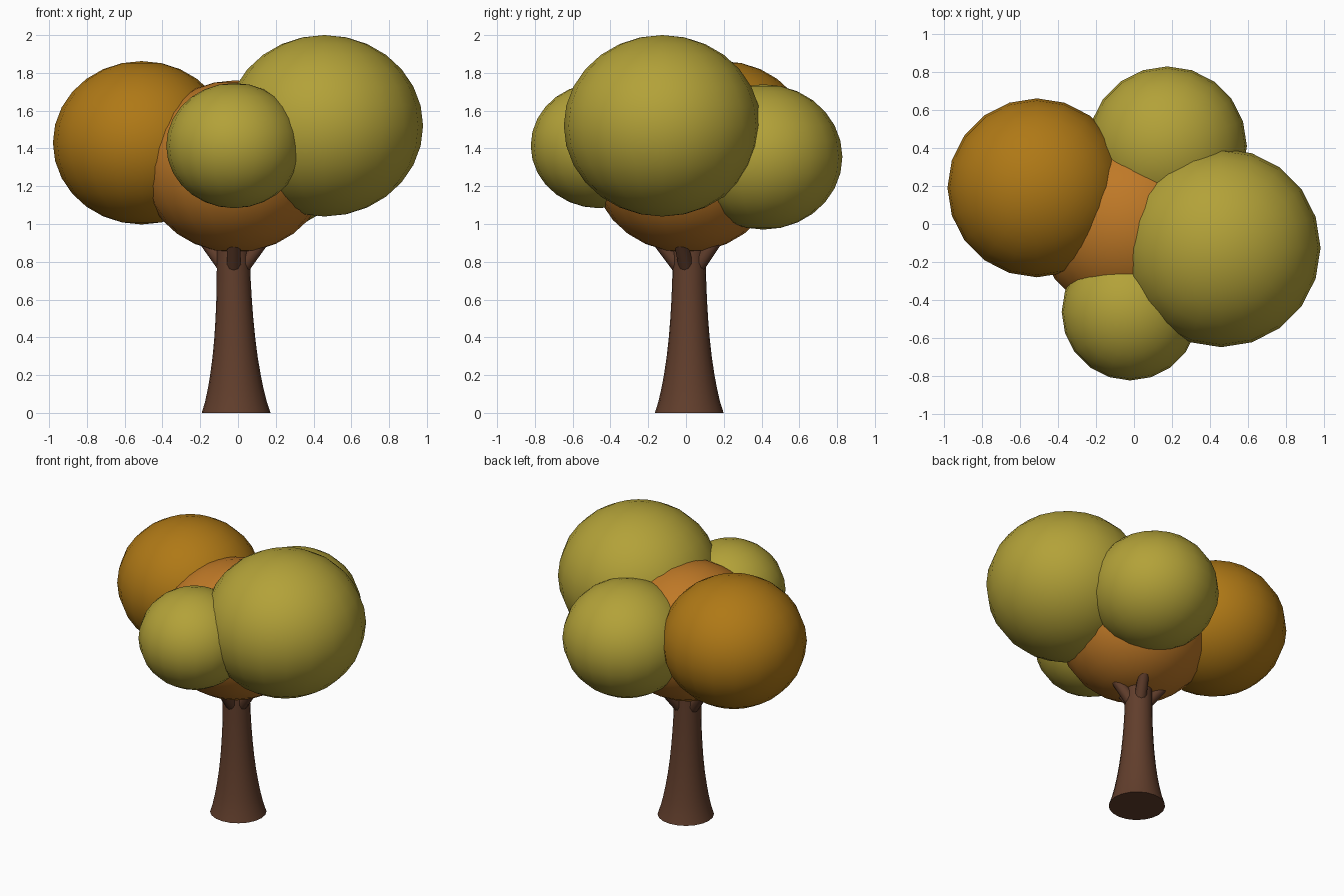
import bpy, math
from mathutils import Vector

if "Cube" in bpy.data.objects:
    bpy.data.objects.remove(bpy.data.objects["Cube"])


def material(name, rgb):
    m = bpy.data.materials.new(name)
    m.diffuse_color = (*rgb, 1)
    m.use_nodes = True
    m.node_tree.nodes["Principled BSDF"].inputs["Base Color"].default_value = m.diffuse_color
    return m


BARK = material("bark", (0.12, 0.048, 0.025))
ORANGE = material("orange_leaves", (0.52, 0.19, 0.02))
GOLD = material("gold_leaves", (0.43, 0.19, 0.008))
OLIVE = material("olive_leaves", (0.45, 0.36, 0.04))


def finish(obj, name, mat, angle):
    obj.name = name
    obj.data.materials.append(mat)
    bpy.ops.object.select_all(action='DESELECT')
    obj.select_set(True)
    bpy.context.view_layer.objects.active = obj
    bpy.ops.object.shade_smooth_by_angle(angle=math.radians(angle))


# Trunk: stacked rings with a flared foot and slight lean (z, radius)
profile = [(0, .182), (.06, .163), (.13, .147), (.2, .134), (.3, .119),
           (.4, .108), (.5, .1), (.6, .094), (.7, .09), (.8, .088), (.95, .085)]
SIDES = 20
verts, faces = [], []
for z, r in profile:
    cx, cy = -0.01 - 0.018 * z, 0.017
    for k in range(SIDES):
        a = math.tau * k / SIDES
        verts.append((cx + r * math.cos(a), cy + r * math.sin(a), z))
for i in range(len(profile) - 1):
    for k in range(SIDES):
        j = (k + 1) % SIDES
        faces.append((i * SIDES + k, i * SIDES + j,
                      (i + 1) * SIDES + j, (i + 1) * SIDES + k))
faces.append(tuple(reversed(range(SIDES))))
faces.append(tuple(range(len(verts) - SIDES, len(verts))))
mesh = bpy.data.meshes.new("trunk")
mesh.from_pydata(verts, [], faces)
trunk = bpy.data.objects.new("trunk", mesh)
bpy.context.collection.objects.link(trunk)
finish(trunk, "trunk", BARK, 40)

# Foliage: slightly flattened balls (name, centre, radius, material)
balls = [
    ("foliage_centre", (-0.015, 0.0, 1.305), 0.495, ORANGE),
    ("foliage_left", (-0.51, 0.19, 1.43), 0.47, GOLD),
    ("foliage_right", (0.458, -0.125, 1.52), 0.522, OLIVE),
    ("foliage_front", (-0.02, -0.462, 1.415), 0.36, OLIVE),
    ("foliage_back", (0.175, 0.41, 1.355), 0.418, OLIVE),
]
for name, centre, r, mat in balls:
    bpy.ops.mesh.primitive_uv_sphere_add(segments=20, ring_count=14,
                                         radius=r, location=centre)
    ball = bpy.context.object
    ball.scale.z = 0.92
    finish(ball, name, mat, 60)

# Branches: tapered stubs rising from the trunk towards each outer ball
start = Vector((-0.023, 0.015, 0.71))
for name, centre, r, mat in balls[1:]:
    out = Vector((centre[0] - start.x, centre[1] - start.y, 0)).normalized()
    end = start + out * 0.27 + Vector((0, 0, 0.34))
    axis = end - start
    bpy.ops.mesh.primitive_cone_add(vertices=10, radius1=0.042, radius2=0.03,
                                    depth=axis.length, location=(start + end) / 2)
    branch = bpy.context.object
    branch.rotation_euler = axis.to_track_quat('Z', 'Y').to_euler()
    finish(branch, name.replace("foliage", "branch"), BARK, 50)
